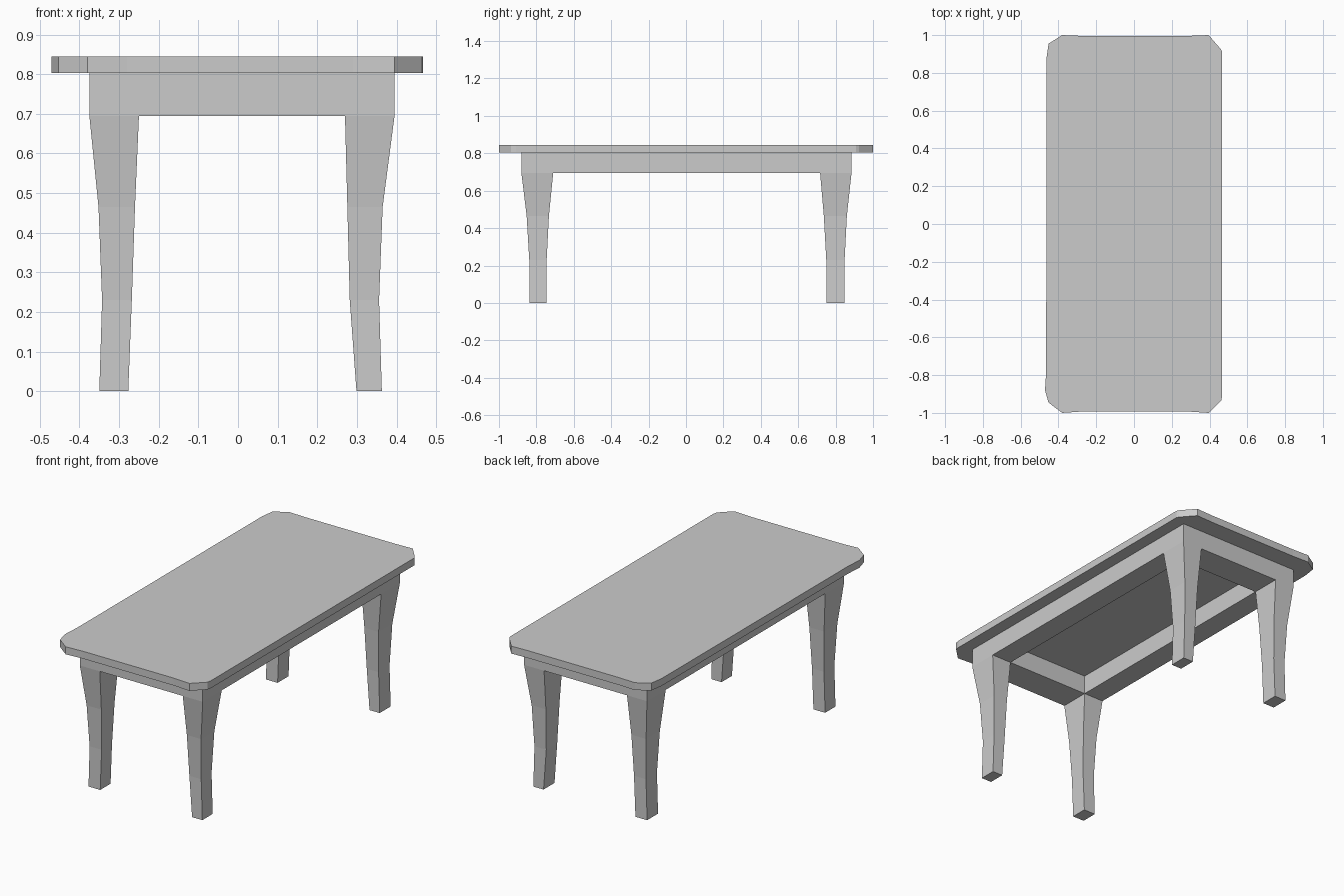
import bpy, bmesh

if "Cube" in bpy.data.objects:
    bpy.data.objects.remove(bpy.data.objects["Cube"])


def loft(name, loops, closed_ring=False):
    """Bridge equal-length loops of points; cap the ends or join last to first."""
    bm = bmesh.new()
    rings = [[bm.verts.new(p) for p in loop] for loop in loops]
    n = len(rings[0])
    pairs = list(zip(rings, rings[1:]))
    if closed_ring:
        pairs.append((rings[-1], rings[0]))
    else:
        bm.faces.new(rings[0])
        bm.faces.new(rings[-1])
    for a, b in pairs:
        for i in range(n):
            j = (i + 1) % n
            bm.faces.new((a[i], a[j], b[j], b[i]))
    bmesh.ops.recalc_face_normals(bm, faces=bm.faces[:])
    mesh = bpy.data.meshes.new(name)
    bm.to_mesh(mesh)
    bm.free()
    obj = bpy.data.objects.new(name, mesh)
    bpy.context.collection.objects.link(obj)
    return obj


def rect(x0, x1, y0, y1, z):
    return [(x0, y0, z), (x1, y0, z), (x1, y1, z), (x0, y1, z)]


TOP, UNDER, APRON = 0.845, 0.803, 0.695

# Table top: slab with slightly uneven clipped corners
outline = [(-0.38, -1.0), (-0.28, -0.993), (0.29, -0.993), (0.395, -1.0),
           (0.462, -0.935), (0.467, -0.91), (0.467, 0.91), (0.46, 0.925),
           (0.395, 1.0), (0.29, 0.996), (-0.28, 0.996), (-0.38, 1.0),
           (-0.452, 0.955), (-0.463, 0.88), (-0.465, -0.78),
           (-0.471, -0.88), (-0.453, -0.945)]
loft("table_top", [[(x, y, z) for x, y in outline] for z in (UNDER, TOP)])

# Apron: thick hollow frame, as deep as the legs
outer = (-0.375, 0.395, -0.88, 0.885)
inner = (-0.25, 0.27, -0.71, 0.717)
loft("apron", [rect(*outer, APRON), rect(*outer, UNDER),
               rect(*inner, UNDER), rect(*inner, APRON)], closed_ring=True)

# Legs: tapering square sections, spans listed from floor to apron
heights = (0.0, 0.23, 0.465, APRON)
x_spans = {
    "left": [(-0.35, -0.277), (-0.343, -0.268), (-0.352, -0.26), (-0.375, -0.25)],
    "right": [(0.299, 0.363), (0.282, 0.356), (0.276, 0.365), (0.27, 0.395)],
}
y_spans = {
    "front": [(-0.838, -0.745), (-0.838, -0.745), (-0.852, -0.733), (-0.88, -0.71)],
    "back": [(0.75, 0.848), (0.75, 0.848), (0.737, 0.86), (0.717, 0.885)],
}
for y_name, ys in y_spans.items():
    for x_name, xs in x_spans.items():
        loft(f"{y_name}_{x_name}_leg",
             [rect(*x, *y, z) for x, y, z in zip(xs, ys, heights)])
